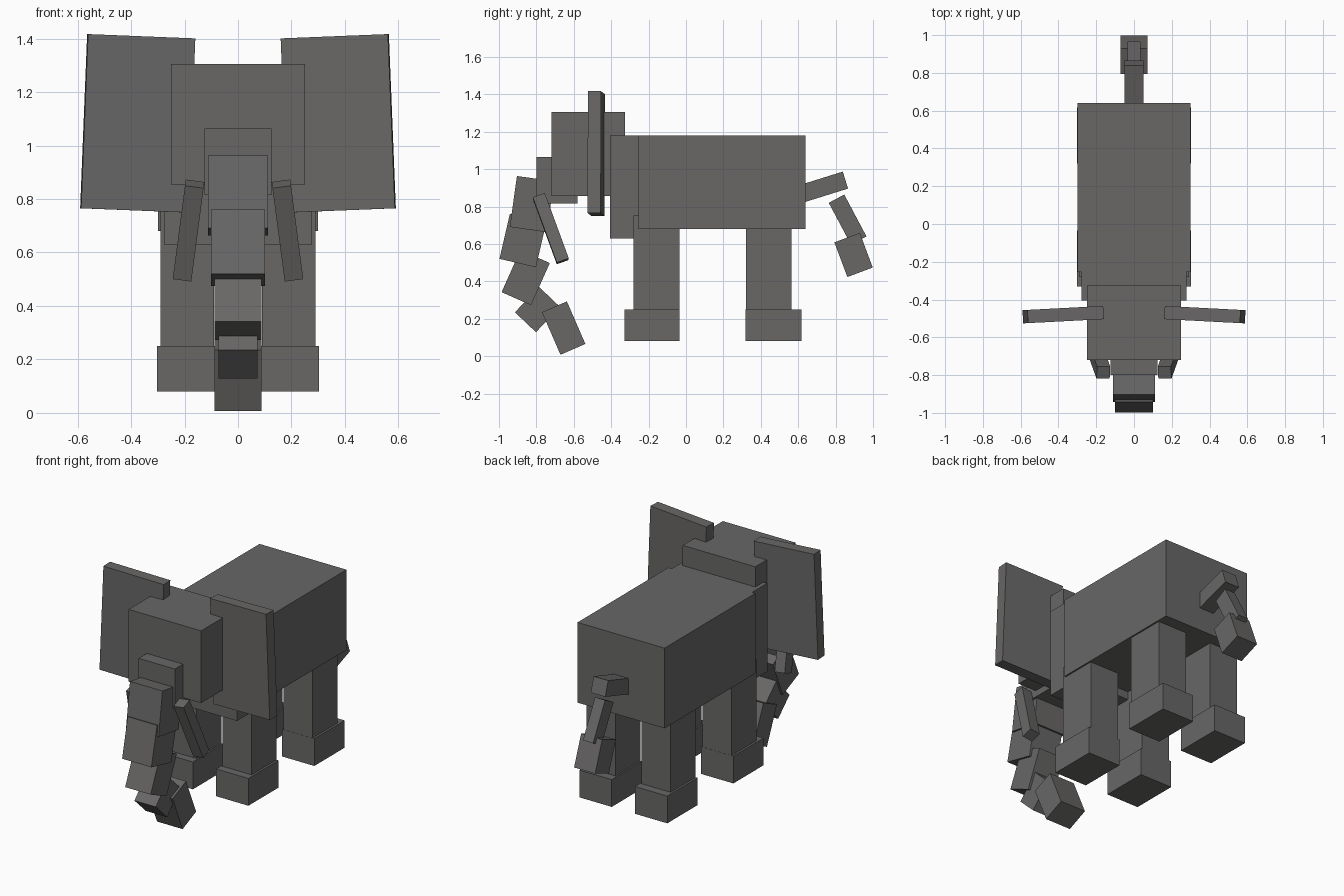
import bpy
import math

if "Cube" in bpy.data.objects:
    bpy.data.objects.remove(bpy.data.objects["Cube"], do_unlink=True)

# One grey hide colour
GREY = (0.14, 0.136, 0.134, 1.0)
hide = bpy.data.materials.new("grey_hide")
hide.use_nodes = True
hide.diffuse_color = GREY
bsdf = next(n for n in hide.node_tree.nodes if n.type == 'BSDF_PRINCIPLED')
bsdf.inputs["Base Color"].default_value = GREY
bsdf.inputs["Roughness"].default_value = 0.9


def box(name, centre, size, rot=(0, 0, 0)):
    """Box with full sizes and a rotation in degrees."""
    bpy.ops.mesh.primitive_cube_add(size=1, location=centre)
    ob = bpy.context.object
    ob.name = name
    ob.data.name = name
    ob.scale = size
    ob.rotation_euler = [math.radians(a) for a in rot]
    ob.data.materials.append(hide)
    return ob


def span(name, x, y, z):
    """Upright box from its limits on each axis."""
    lims = (x, y, z)
    return box(name, [(a + b) / 2 for a, b in lims], [b - a for a, b in lims])


def pair(name, centre, size, rot=(0, 0, 0)):
    """Box on the left and its mirror image on the right."""
    for side, s in (("left", 1), ("right", -1)):
        box(f"{side}_{name}", (s * centre[0], centre[1], centre[2]), size,
            (rot[0], s * rot[1], s * rot[2]))


# Trunk of the body, neck, head and snout
span("body", (-0.30, 0.30), (-0.255, 0.64), (0.68, 1.18))
span("neck", (-0.277, 0.277), (-0.405, -0.16), (0.63, 1.179))
span("head", (-0.25, 0.25), (-0.72, -0.325), (0.855, 1.305))
span("snout", (-0.125, 0.125), (-0.80, -0.58), (0.815, 1.064))

# Legs with wider feet
for end, y_leg, y_foot in (("front", (-0.28, -0.035), (-0.33, -0.034)),
                           ("back", (0.32, 0.565), (0.319, 0.617))):
    for side, s in (("left", 1), ("right", -1)):
        span(f"{end}_{side}_leg", sorted((s * 0.09, s * 0.29)), y_leg, (0.25, 0.753))
        span(f"{end}_{side}_foot", sorted((s * 0.08, s * 0.303)), y_foot, (0.08, 0.25))

# Ears and tusks
pair("ear", (0.375, -0.48, 1.083), (0.402, 0.07, 0.652), (0, -2.3, -3))
pair("tusk", (0.185, -0.723, 0.682), (0.07, 0.068, 0.375), (20, -7.5, 0))

# Curling trunk: y, z, width, depth, length, tilt
for i, (y, z, w, d, h, tilt) in enumerate((
        (-0.824, 0.813, 0.224, 0.20, 0.275, -8),
        (-0.872, 0.618, 0.202, 0.20, 0.247, -13),
        (-0.857, 0.420, 0.176, 0.172, 0.247, -24),
        (-0.794, 0.249, 0.147, 0.155, 0.187, -43.6),
        (-0.654, 0.150, 0.176, 0.145, 0.248, 23.5)), 1):
    box(f"trunk_segment_{i}", (0, y, z), (w, d, h), (tilt, 0, 0))

# Tail: root, middle and tuft
box("tail_root", (0, 0.733, 0.904), (0.10, 0.25, 0.095), (17.3, 0, 0))
box("tail_middle", (0, 0.864, 0.73), (0.07, 0.094, 0.253), (28, 0, 0))
box("tail_tuft", (0, 0.896, 0.541), (0.145, 0.145, 0.198), (20.5, 0, 0))
